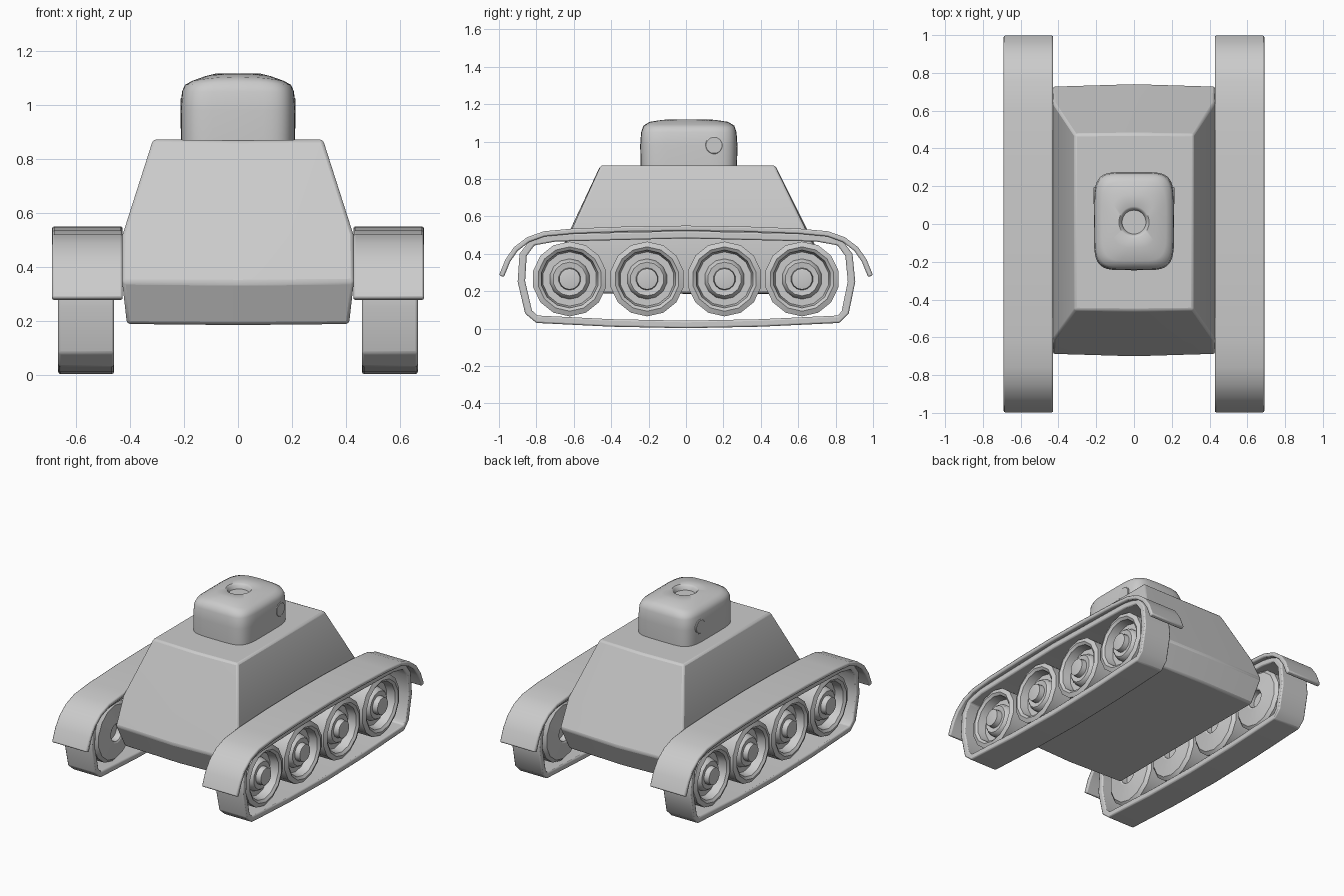
import bpy, bmesh, math
from mathutils import Vector

cube = bpy.data.objects.get("Cube")
if cube:
    bpy.data.objects.remove(cube)

grey = bpy.data.materials.new("plain grey")
grey.use_nodes = True
grey.diffuse_color = (0.6, 0.6, 0.6, 1)
grey.node_tree.nodes["Principled BSDF"].inputs["Base Color"].default_value = (0.6, 0.6, 0.6, 1)


def loft(name, rings, cap=True, wrap=False, mirror=False, bevel=0, angle=35):
    """Skin a row of equal-length point rings, with closed rings."""
    bm = bmesh.new()
    rows = [[bm.verts.new(p) for p in ring] for ring in rings]
    n = len(rows[0])
    pairs = list(zip(rows, rows[1:])) + ([(rows[-1], rows[0])] if wrap else [])
    for a, b in pairs:
        for i in range(n):
            j = (i + 1) % n
            bm.faces.new((a[i], a[j], b[j], b[i]))
    if cap and not wrap:
        bm.faces.new(rows[0][::-1])
        bm.faces.new(rows[-1])
    bmesh.ops.remove_doubles(bm, verts=bm.verts, dist=0.0001)
    bmesh.ops.recalc_face_normals(bm, faces=bm.faces)
    mesh = bpy.data.meshes.new(name)
    bm.to_mesh(mesh)
    bm.free()
    mesh.materials.append(grey)
    ob = bpy.data.objects.new(name, mesh)
    bpy.context.collection.objects.link(ob)
    bpy.ops.object.select_all(action="DESELECT")
    bpy.context.view_layer.objects.active = ob
    ob.select_set(True)
    bpy.ops.object.shade_smooth_by_angle(angle=math.radians(angle))
    if bevel:
        mod = ob.modifiers.new("soft edges", "BEVEL")
        mod.width = bevel
        mod.segments = 2
        mod.angle_limit = math.radians(35)
    if mirror:
        ob.modifiers.new("other side", "MIRROR")
    return ob


def strip(name, path, thick, x0, x1, closed):
    """Sweep a flat band along a (y, z) path; thickness goes to the right of travel."""
    rings, n = [], len(path)
    for i, (y, z) in enumerate(path):
        a = path[(i - 1) % n] if closed or i else path[0]
        b = path[(i + 1) % n] if closed or i < n - 1 else path[-1]
        t = Vector((b[0] - a[0], b[1] - a[1])).normalized() * thick
        yi, zi = y + t.y, z - t.x
        rings.append([(x0, y, z), (x1, y, z), (x1, yi, zi), (x0, yi, zi)])
    loft(name, rings, wrap=closed, mirror=True, bevel=0.008)


def lathe(name, profile, y, z, sides):
    """Turn an (x, radius) profile about an axis along x."""
    rings = []
    for x, r in profile:
        turn = [2 * math.pi * (k + 0.5) / sides for k in range(sides)]
        rings.append([(x, y + r * math.cos(t), z + r * math.sin(t)) for t in turn])
    loft(name, rings, mirror=True)


# Hull: sloped block, bowed a little along its centre line
hull = []
for z, x, front, back, bow in ((0.188, 0.412, -0.62, 0.66, 0.012),
                               (0.345, 0.43, -0.69, 0.73, 0.013),
                               (0.52, 0.428, -0.615, 0.645, 0.01),
                               (0.873, 0.315, -0.455, 0.475, 0.004)):
    hull.append([(x, front, z), (x, back, z), (0, back + bow, z - 0.004),
                 (-x, back, z), (-x, front, z), (0, front - bow, z - 0.004)])
loft("hull", hull, bevel=0.012)


# Turret: rounded box blending into a round hatch dent on top
def rounded(z, rx, ry, power, yc, drop=0):
    ring = []
    for k in range(48):
        t = 2 * math.pi * k / 48
        c, s = math.cos(t), math.sin(t)
        x = math.copysign(abs(c) ** (2 / power), c) * rx
        y = math.copysign(abs(s) ** (2 / power), s) * ry
        ring.append((x, yc + y, z - drop * abs(x / rx) ** 2))
    return ring


loft("turret", [rounded(0.865, 0.212, 0.258, 5, 0.015),
                rounded(0.98, 0.213, 0.26, 5, 0.015),
                rounded(1.05, 0.208, 0.255, 5, 0.015),
                rounded(1.085, 0.197, 0.243, 4.8, 0.015, 0.01),
                rounded(1.105, 0.17, 0.21, 4.5, 0.015, 0.015),
                rounded(1.116, 0.12, 0.14, 3, 0.015, 0.008),
                rounded(1.118, 0.08, 0.083, 2, 0.01),
                rounded(1.11, 0.07, 0.07, 2, 0.01),
                rounded(1.085, 0.063, 0.063, 2, 0.01)], angle=45)

# Round side ports on the turret
lathe("turret_port", [(0.18, 0.047), (0.211, 0.047), (0.214, 0.043)], 0.15, 0.98, 24)

# Track belts, clockwise so the thickness goes inward
belt = [(-0.80, 0.03), (-0.86, 0.08), (-0.90, 0.25), (-0.89, 0.40), (-0.83, 0.48),
        (-0.70, 0.505), (0, 0.522), (0.70, 0.505), (0.83, 0.48), (0.89, 0.40),
        (0.905, 0.25), (0.87, 0.08), (0.82, 0.03), (0.40, 0.01), (0, 0.002), (-0.40, 0.01)]
strip("track", belt, 0.04, 0.46, 0.667, True)

# Mudguards over the tracks
half = [(0.30, 0.546), (0.60, 0.535), (0.76, 0.52), (0.85, 0.488), (0.92, 0.435),
        (0.965, 0.37), (1.0, 0.285)]
guard = [(-y, z) for y, z in reversed(half)] + [(0, 0.55)] + half
strip("mudguard", guard, 0.028, 0.428, 0.69, False)

# Road wheels with a raised rim, dished face and hub cap
wheel = [(0.648, 0.04), (0.645, 0.056), (0.61, 0.06), (0.615, 0.09), (0.605, 0.1),
         (0.575, 0.108), (0.575, 0.145), (0.63, 0.155), (0.642, 0.172), (0.63, 0.2),
         (0.5, 0.2), (0.48, 0.18), (0.465, 0.07), (0.47, 0.06), (0.51, 0.056)]
for i, y in enumerate((-0.622, -0.208, 0.206, 0.62)):
    lathe(f"road_wheel_{i + 1}", wheel, y, 0.265, 14)
